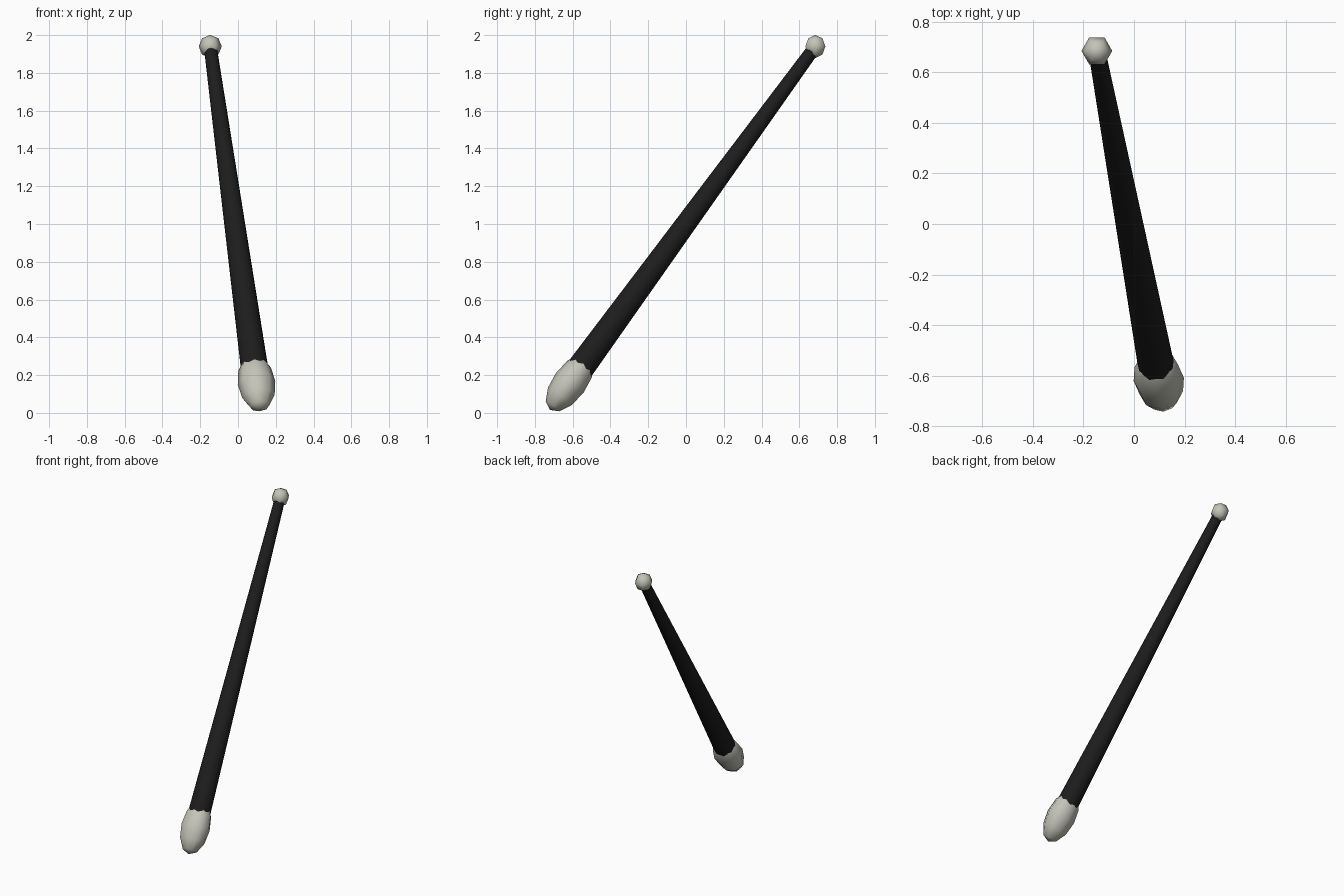
import bpy, math
from mathutils import Vector, Matrix

if "Cube" in bpy.data.objects:
    bpy.data.objects.remove(bpy.data.objects["Cube"])

BOTTOM = Vector((0.098, -0.615, 0.16))
TOP = Vector((-0.147, 0.685, 1.94))
AXIS = (TOP - BOTTOM).normalized()

# Frame whose local z runs up the shaft and local x stays close to world x
side = (Vector((1, 0, 0)) - AXIS * AXIS.x).normalized()
ROT = Matrix((side, AXIS.cross(side), AXIS)).transposed().to_4x4()


def material(name, rgb):
    m = bpy.data.materials.new(name)
    m.diffuse_color = (*rgb, 1)
    m.use_nodes = True
    m.node_tree.nodes["Principled BSDF"].inputs["Base Color"].default_value = m.diffuse_color
    return m


black = material("black", (0.012, 0.012, 0.012))
ivory = material("ivory", (0.55, 0.55, 0.48))


def finish(name, mat, matrix):
    o = bpy.context.object
    o.name = name
    o.data.transform(matrix)
    o.data.materials.append(mat)
    for p in o.data.polygons:
        p.use_smooth = True
    return o


# Tapered shaft, its ends buried in the two tips
length = (TOP - BOTTOM).length
bpy.ops.mesh.primitive_cone_add(vertices=16, radius1=0.074, radius2=0.034, depth=length)
finish("shaft", black, Matrix.Translation((BOTTOM + TOP) / 2) @ ROT)
bpy.ops.object.shade_smooth_by_angle(angle=math.radians(40))

# Six-sided ball at the thin end
bpy.ops.mesh.primitive_uv_sphere_add(segments=6, ring_count=4, radius=0.061)
finish("ball_tip", ivory, Matrix.Translation(TOP) @ Matrix.Rotation(math.radians(30), 4, 'Z')
       @ Matrix.Rotation(math.radians(0), 4, 'Z'))

# Elongated knob at the thick end
bpy.ops.mesh.primitive_uv_sphere_add(segments=8, ring_count=6, radius=1)
finish("end_knob", ivory, Matrix.Translation(BOTTOM) @ ROT @ Matrix.Diagonal((0.1, 0.09, 0.18, 1)))
